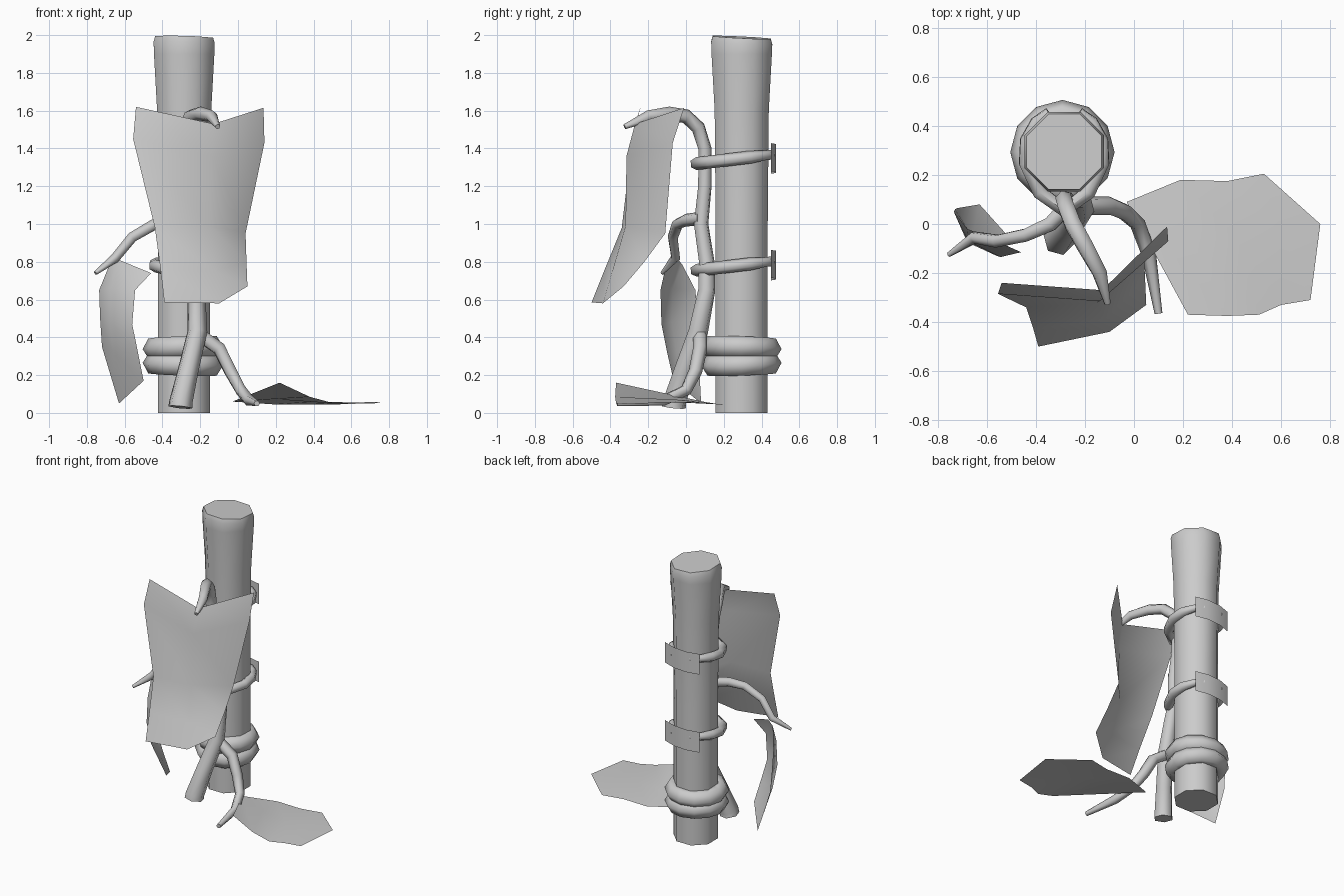
import bpy, bmesh, math
from mathutils import Vector

if "Cube" in bpy.data.objects:
    bpy.data.objects.remove(bpy.data.objects["Cube"])


def finish(name, bm, angle=65):
    bmesh.ops.recalc_face_normals(bm, faces=bm.faces)
    me = bpy.data.meshes.new(name)
    bm.to_mesh(me)
    bm.free()
    ob = bpy.data.objects.new(name, me)
    bpy.context.collection.objects.link(ob)
    bpy.ops.object.select_all(action='DESELECT')
    ob.select_set(True)
    bpy.context.view_layer.objects.active = ob
    bpy.ops.object.shade_smooth_by_angle(angle=math.radians(angle))
    return ob


def skin(bm, rings):
    """Bridge consecutive vertex rings and cap both ends."""
    n = len(rings[0])
    for a, b in zip(rings, rings[1:]):
        for k in range(n):
            j = (k + 1) % n
            bm.faces.new((a[k], a[j], b[j], b[k]))
    bm.faces.new(rings[0])
    bm.faces.new(rings[-1])


def tube(name, pts, sides=6):
    """Tapered tube through (x, y, z, radius) points, frame carried along the path."""
    bm = bmesh.new()
    P = [Vector(p[:3]) for p in pts]
    rings, side, last = [], None, None
    for i, p in enumerate(P):
        t = (P[min(i + 1, len(P) - 1)] - P[max(i - 1, 0)]).normalized()
        if side is None:
            side = t.orthogonal().normalized()
        else:
            side = last.rotation_difference(t) @ side
        up, last = t.cross(side), t
        rings.append([bm.verts.new(p + pts[i][3] * (side * math.cos(a) + up * math.sin(a)))
                      for a in (2 * math.pi * k / sides for k in range(sides))])
    skin(bm, rings)
    return finish(name, bm)


def sheet(name, rows):
    """Thin open surface from equal-length rows of points."""
    bm = bmesh.new()
    g = [[bm.verts.new(p) for p in r] for r in rows]
    for a, b in zip(g, g[1:]):
        for k in range(len(a) - 1):
            bm.faces.new((a[k], a[k + 1], b[k + 1], b[k]))
    bmesh.ops.remove_doubles(bm, verts=bm.verts, dist=0.001)
    return finish(name, bm, 100)


# Octagonal support post with a flared, slightly slanted top
bm = bmesh.new()
rings = []
for z, r in ((0, .149), (1.0, .149), (1.6, .155), (1.9, .173), (1.97, .175), (2.0, .166)):
    ring = []
    for k in range(8):
        a = math.radians(22.5 + 45 * k)
        x, y = r * math.cos(a), r * math.sin(a)
        dz = -(0.012 + 0.03 * x + 0.05 * y) if z > 1.95 else 0
        ring.append(bm.verts.new((-.285 + x, .295 + y, z + dz)))
    rings.append(ring)
skin(bm, rings)
finish("post", bm, 50)

# Rope coils near the foot of the post
for i, (z, tilt) in enumerate(((.258, 2), (.345, -2))):
    bpy.ops.mesh.primitive_torus_add(major_segments=12, minor_segments=6, major_radius=.15,
                                     minor_radius=.063, location=(-.292, .293, z),
                                     rotation=(math.radians(tilt), math.radians(tilt), 0))
    bpy.context.object.name = f"rope_coil_{i + 1}"
    bpy.ops.object.shade_smooth_by_angle(angle=math.radians(65))

# Main stem, curling forward at the top
tube("stem", [(-.305, -.063, .03, .066), (-.302, -.06, .06, .064), (-.265, -.01, .22, .057),
              (-.215, .065, .43, .054), (-.22, .11, .65, .047), (-.25, .11, .8, .043),
              (-.27, .08, 1.0, .04), (-.28, .1, 1.2, .037), (-.285, .1, 1.4, .037),
              (-.275, .065, 1.51, .038), (-.25, .0, 1.57, .038), (-.2, -.09, 1.585, .037),
              (-.14, -.2, 1.57, .032), (-.108, -.325, 1.515, .014)])

# Side branches
tube("right_branch", [(-.215, .075, .42, .038), (-.1, .075, .34, .038), (-.04, .05, .22, .036),
                      (.015, .0, .12, .032), (.06, -.12, .065, .03), (.1, -.365, .05, .016)])
tube("left_branch", [(-.265, .08, 1.03, .036), (-.34, .0, 1.02, .034), (-.44, -.045, 1.0, .03),
                     (-.56, -.07, .93, .028), (-.65, -.055, .82, .026), (-.755, -.125, .74, .011)])

# Ties around stem and post, each with a strap at the back
half = [(.06, .452), (.115, .415), (.15, .34), (.155, .25), (.1, .13)]
for i, z0 in enumerate((.778, 1.343)):
    loop = [(-x, y) for x, y in half] + [(0, .055)] + half[::-1]
    tube(f"tie_{i + 1}", [(-.285 + x, y, z0 + .12 * (y - .25), .026 if y > .4 else .034)
                          for x, y in loop])
    sheet(f"tie_strap_{i + 1}", [[(-.285 + x, y, z0 + dz + .05 * x) for x, y in
                                 ((-.137, .45), (-.05, .476), (.05, .476), (.137, .45))]
                                for dz in (.078, -.07)])

# Large front leaf, draped forward
sheet("front_leaf", [
    [(-.54, -.24, 1.62), (-.13, -.27, 1.53), (.135, -.01, 1.615)],
    [(-.555, -.285, 1.45), (-.14, -.315, 1.36), (.14, -.07, 1.43)],
    [(-.44, -.34, .98), (-.15, -.32, .99), (.04, -.11, .95)],
    [(-.41, -.43, .76), (-.12, -.39, .75), (.045, -.22, .8)],
    [(-.39, -.5, .585), (-.1, -.44, .58), (.05, -.33, .67)]])

# Hanging leaf on the left branch
sheet("left_leaf", [
    [(-.68, -.02, .785), (-.63, -.04, .81), (-.46, -.115, .74)],
    [(-.735, .05, .65), (-.675, -.07, .66), (-.545, -.135, .65)],
    [(-.73, .06, .5), (-.68, -.075, .48), (-.56, -.13, .47)],
    [(-.72, .065, .35), (-.66, -.05, .32), (-.53, -.1, .32)],
    [(-.63, .08, .05), (-.63, .08, .05), (-.5, -.065, .17)]])

# Leaf lying on the ground
sheet("ground_leaf", [
    [(-.03, .09, .06), (-.03, .09, .06), (.22, -.37, .16)],
    [(.19, .18, .045), (.23, -.05, .07), (.38, -.375, .085)],
    [(.38, .175, .045), (.42, -.06, .06), (.51, -.37, .05)],
    [(.53, .205, .045), (.6, -.03, .055), (.6, -.33, .048)],
    [(.76, 0, .058), (.76, 0, .058), (.72, -.31, .05)]])
